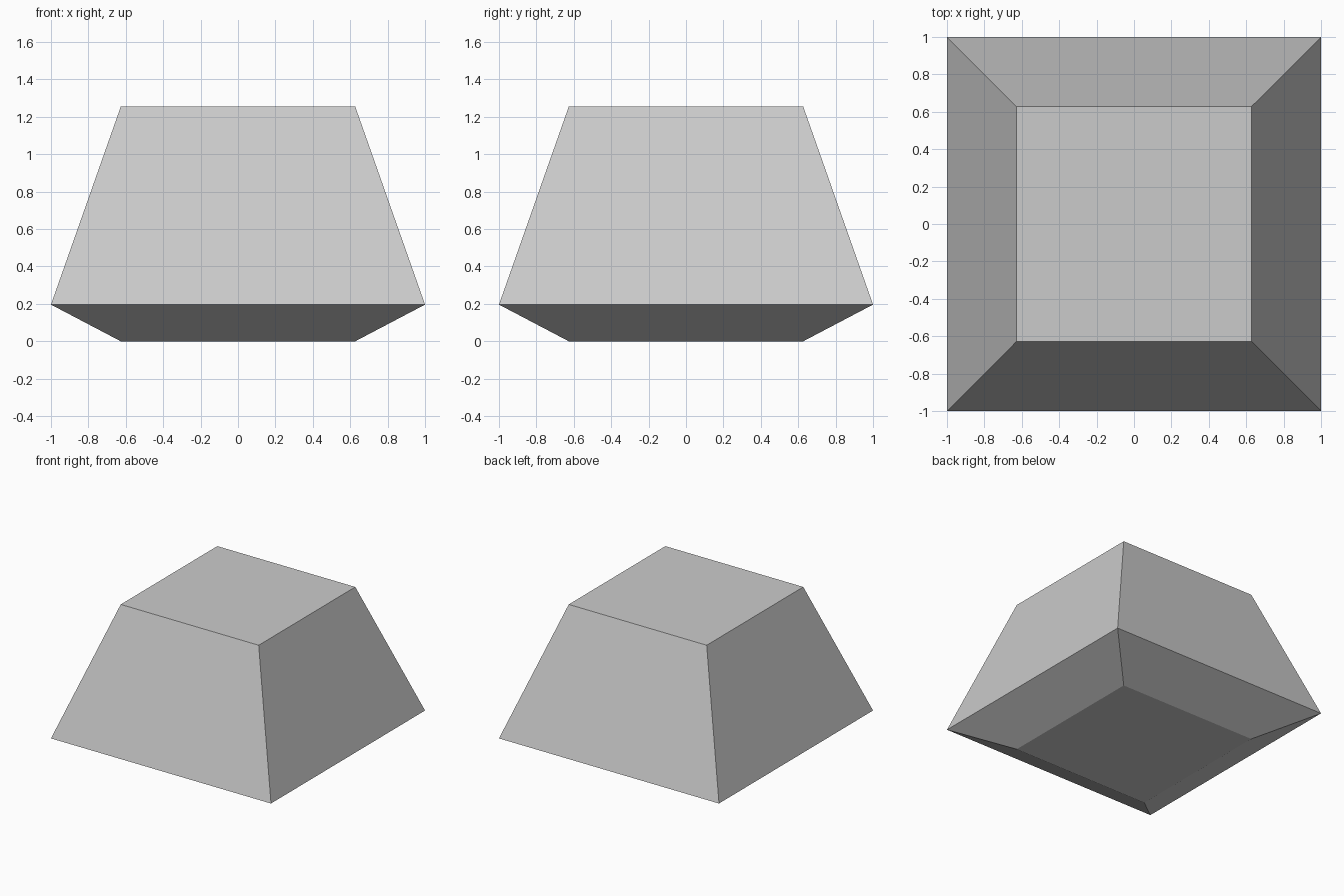
import bpy, bmesh

if "Cube" in bpy.data.objects:
    bpy.data.objects.remove(bpy.data.objects["Cube"])

# Square cross-sections of the block: (half width, height)
SECTIONS = [(0.627, 0.0), (1.0, 0.196), (0.627, 1.254)]


def square_ring(bm, half, z):
    corners = [(-1, -1), (1, -1), (1, 1), (-1, 1)]
    return [bm.verts.new((sx * half, sy * half, z)) for sx, sy in corners]


# Tapered block: bevelled underside, sloping walls, flat top
bm = bmesh.new()
rings = [square_ring(bm, half, z) for half, z in SECTIONS]
for low, high in zip(rings, rings[1:]):
    for i in range(4):
        j = (i + 1) % 4
        bm.faces.new((low[i], low[j], high[j], high[i]))
bm.faces.new(rings[0][::-1])
bm.faces.new(rings[-1])
bmesh.ops.recalc_face_normals(bm, faces=bm.faces)

mesh = bpy.data.meshes.new("tapered_block")
bm.to_mesh(mesh)
bm.free()
bpy.context.collection.objects.link(bpy.data.objects.new("tapered_block", mesh))
